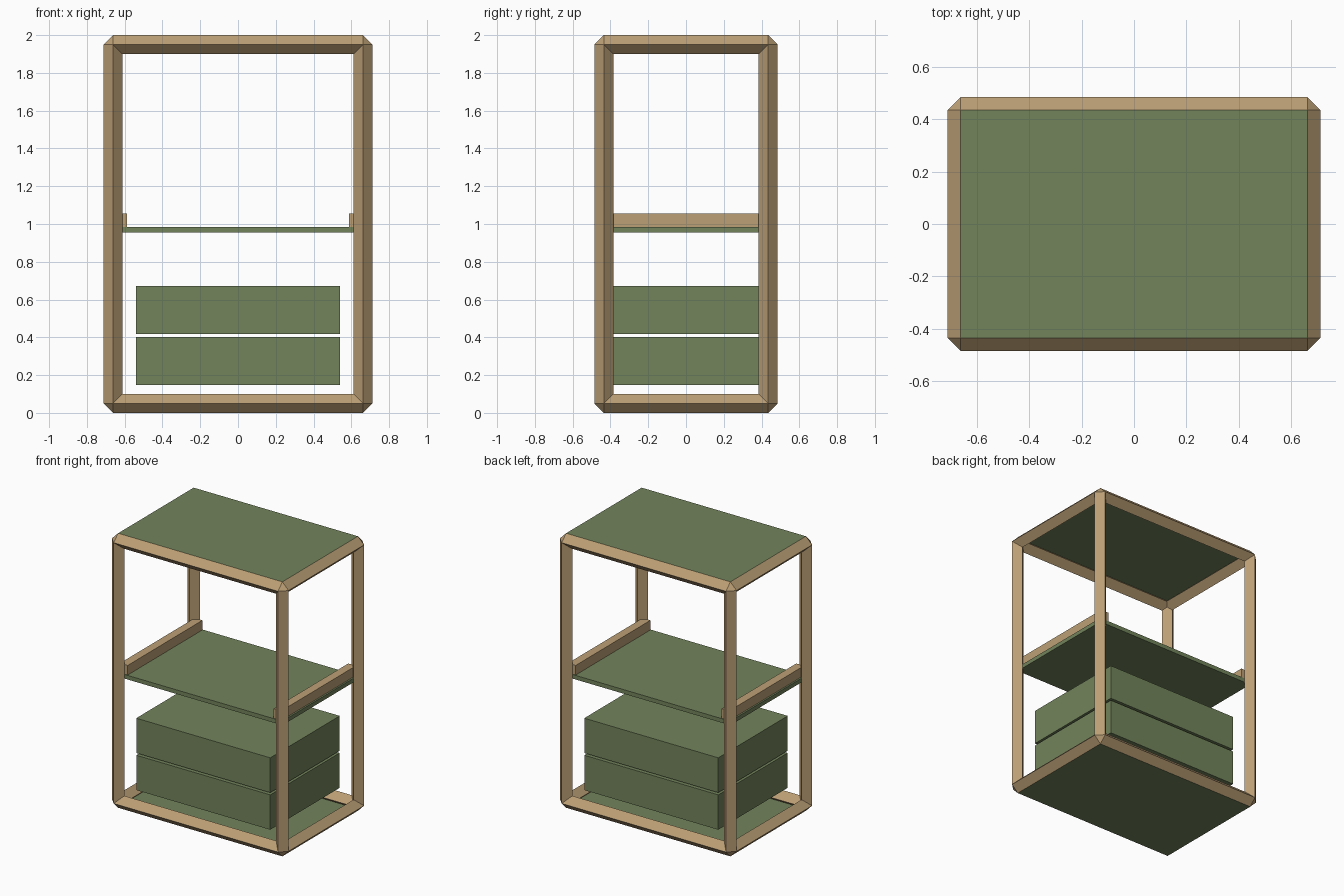
import bpy, bmesh
from mathutils import Vector
from itertools import product

if "Cube" in bpy.data.objects:
    bpy.data.objects.remove(bpy.data.objects["Cube"])

CX, CY, Z0, Z1, R = 0.662, 0.435, 0.05, 1.95, 0.05   # frame centre lines, bar radius


def material(name, rgb):
    m = bpy.data.materials.new(name)
    m.diffuse_color = (*rgb, 1)
    m.use_nodes = True
    m.node_tree.nodes["Principled BSDF"].inputs["Base Color"].default_value = m.diffuse_color
    return m


WOOD = material("wood", (0.50, 0.35, 0.18))
GREEN = material("green_board", (0.17, 0.23, 0.105))


def make_object(name, bm, mat):
    bmesh.ops.recalc_face_normals(bm, faces=bm.faces)
    me = bpy.data.meshes.new(name)
    bm.to_mesh(me)
    bm.free()
    me.materials.append(mat)
    ob = bpy.data.objects.new(name, me)
    bpy.context.collection.objects.link(ob)
    return ob


def box(name, lo, hi, mat):
    lo, hi = Vector(lo), Vector(hi)
    bm = bmesh.new()
    bmesh.ops.create_cube(bm, size=1)
    bmesh.ops.scale(bm, vec=hi - lo, verts=bm.verts)
    bmesh.ops.translate(bm, vec=(lo + hi) / 2, verts=bm.verts)
    return make_object(name, bm, mat)


def bar(name, a, b):
    # diamond-section bar with pointed ends: hull of an octahedron at each end
    bm = bmesh.new()
    for p in (a, b):
        for axis in range(3):
            for s in (-R, R):
                v = Vector(p)
                v[axis] += s
                bm.verts.new(v)
    res = bmesh.ops.convex_hull(bm, input=bm.verts[:])
    loose = [v for v in bm.verts if not v.link_faces]
    bmesh.ops.delete(bm, geom=loose, context='VERTS')
    bmesh.ops.dissolve_limit(bm, angle_limit=0.01, verts=bm.verts[:], edges=bm.edges[:])
    return make_object(name, bm, WOOD)


# Frame: posts, long rails, short rails
for s, t in product((-1, 1), repeat=2):
    side = "left" if s < 0 else "right"
    depth = "front" if t < 0 else "back"
    bar(f"post_{depth}_{side}", (s * CX, t * CY, Z0), (s * CX, t * CY, Z1))
for z, level in ((Z0, "bottom"), (Z1, "top")):
    for s in (-1, 1):
        bar(f"{level}_long_bar_{'front' if s < 0 else 'back'}", (-CX, s * CY, z), (CX, s * CY, z))
        bar(f"{level}_short_bar_{'left' if s < 0 else 'right'}", (s * CX, -CY, z), (s * CX, CY, z))

# Green boards: floor, middle shelf, top
for name, z in (("floor_panel", 0.0), ("shelf", 0.955), ("top_panel", 1.97)):
    box(name, (-CX, -CY, z), (CX, CY, z + 0.03), GREEN)

# Side rails standing on the shelf
for s, side in ((-1, "left"), (1, "right")):
    x0, x1 = sorted((s * 0.588, s * 0.65))
    box(f"shelf_rail_{side}", (x0, -0.43, 0.985), (x1, 0.43, 1.055), WOOD)

# Two stacked storage boxes
for name, z in (("lower_box", 0.148), ("upper_box", 0.418)):
    box(name, (-0.54, -0.40, z), (0.54, 0.40, z + 0.254), GREEN)
